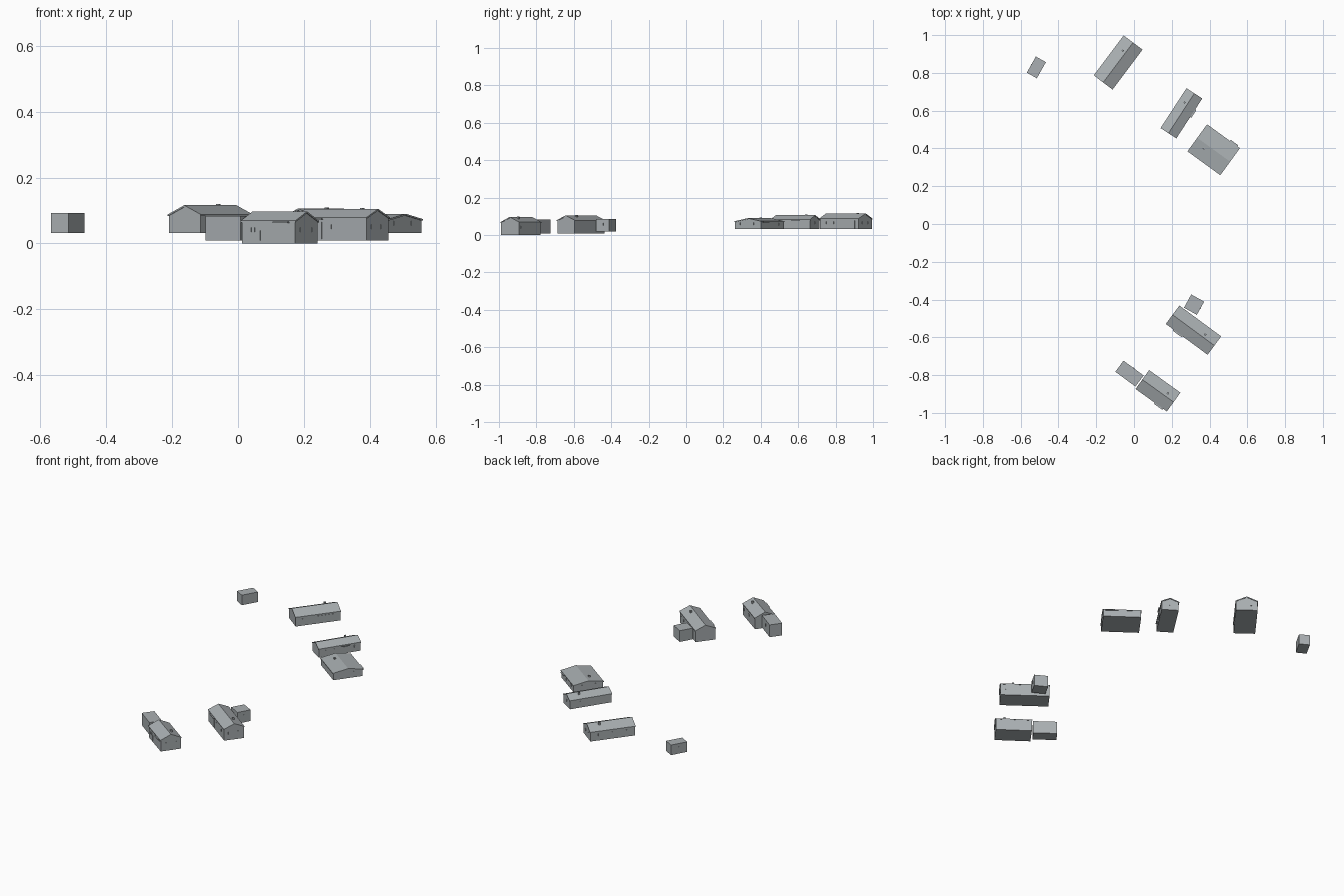
import bpy, bmesh, math
from mathutils import Matrix

cube = bpy.data.objects.get("Cube")
if cube:
    bpy.data.objects.remove(cube, do_unlink=True)

# one grey for everything
grey = bpy.data.materials.new("plain grey")
grey.use_nodes = True
colour = (0.40, 0.43, 0.445, 1)
grey.diffuse_color = colour
grey.node_tree.nodes["Principled BSDF"].inputs["Base Color"].default_value = colour


def finish(bm, name, frame):
    bmesh.ops.recalc_face_normals(bm, faces=bm.faces)
    mesh = bpy.data.meshes.new(name)
    bm.to_mesh(mesh)
    bm.free()
    mesh.materials.append(grey)
    obj = bpy.data.objects.new(name, mesh)
    obj.matrix_world = frame
    bpy.context.scene.collection.objects.link(obj)


def box(name, frame, centre, size):
    bm = bmesh.new()
    place = Matrix.Translation(centre) @ Matrix.Diagonal((*size, 1))
    bmesh.ops.create_cube(bm, size=1, matrix=place)
    finish(bm, name, frame)


def extrude_profile(name, frame, profile, length):
    """Extrude a (y, z) profile along local x, centred."""
    bm = bmesh.new()
    face = bm.faces.new([bm.verts.new((-length / 2, y, z)) for y, z in profile])
    out = bmesh.ops.extrude_face_region(bm, geom=[face])
    moved = [v for v in out["geom"] if isinstance(v, bmesh.types.BMVert)]
    bmesh.ops.translate(bm, verts=moved, vec=(length, 0, 0))
    finish(bm, name, frame)


def frame_at(x, y, degrees):
    return Matrix.Translation((x, y, 0)) @ Matrix.Rotation(math.radians(degrees), 4, "Z")


def plate(name, frame, length, width, side, along, z, w, h, thick=0.004):
    """Thin panel on a wall: side is front, back, left or right."""
    if side in ("front", "back"):
        s = -1 if side == "front" else 1
        box(name, frame, (along, s * width / 2, z), (w, thick, h))
    else:
        s = -1 if side == "left" else 1
        box(name, frame, (s * length / 2, along, z), (thick, w, h))


OVER = 0.003   # roof overhang
SLAB = 0.005   # roof thickness


def house(name, x, y, degrees, length, width, base, eave, ridge, chimney, panels, canopy=None):
    frame = frame_at(x, y, degrees)
    wl, ww = length - 2 * OVER, width - 2 * OVER
    hw, hr = ww / 2, width / 2
    # walls with gables
    extrude_profile(name + "_walls", frame,
                    [(-hw, base), (hw, base), (hw, eave - SLAB / 2),
                     (0, ridge - SLAB / 2), (-hw, eave - SLAB / 2)], wl)
    # folded roof slab
    extrude_profile(name + "_roof", frame,
                    [(-hr, eave - SLAB), (0, ridge - SLAB), (hr, eave - SLAB),
                     (hr, eave), (0, ridge), (-hr, eave)], length)
    # chimney
    cx, cy = chimney
    top, foot = ridge + 0.003, eave
    box(name + "_chimney", frame, (cx, cy, (top + foot) / 2), (0.01, 0.01, top - foot))
    # doors and windows
    for i, (side, along, z, w, h) in enumerate(panels):
        plate(f"{name}_panel_{i + 1}", frame, wl, ww, side, along, base + z, w, h)
    # entrance canopy
    if canopy:
        s, along, w = canopy
        box(name + "_canopy", frame, (along, s * (hr + 0.001), eave - SLAB), (w, 0.012, 0.004))


def annex(name, x, y, degrees, length, width, base, top, panels):
    frame = frame_at(x, y, degrees)
    mid = (base + top) / 2
    box(name + "_walls", frame, (0, 0, mid), (length, width, top - base))
    for i, (side, along, z, w, h) in enumerate(panels):
        plate(f"{name}_panel_{i + 1}", frame, length, width, side, along, base + z, w, h)


def windows(side, positions, z=0.035, w=0.008, h=0.014):
    return [(side, p, z, w, h) for p in positions]


# south pair of houses with flat annexes
garage = [("front", 0.05, 0.031, 0.08, 0.052), ("front", -0.035, 0.024, 0.009, 0.03)]
house("south_house", 0.127, -0.883, -35.7, 0.204, 0.123, 0.0, 0.069, 0.097, (0.05, 0.02),
      garage + windows("front", (-0.068, -0.055), 0.042) + windows("back", (0.08, 0.0), 0.042)
      + windows("right", (-0.03, 0.03), 0.042), (-1, 0.05, 0.055))
annex("south_annex", -0.024, -0.792, -36.5, 0.132, 0.073, 0.009, 0.083,
      windows("back", (0.0,), 0.045))

house("middle_house", 0.315, -0.562, -36.4, 0.275, 0.121, 0.009, 0.079, 0.105, (0.064, 0.018),
      [("front", -0.058, 0.03, 0.05, 0.052)] + windows("front", (0.0, 0.085), 0.042)
      + windows("back", (-0.06, 0.07, 0.11), 0.042) + windows("right", (-0.03, 0.02), 0.042),
      (-1, -0.058, 0.06))
annex("middle_annex", 0.318, -0.427, -29, 0.078, 0.08, 0.018, 0.086,
      windows("right", (0.0,), 0.04))

# wide low house
house("wide_house", 0.422, 0.393, -36, 0.215, 0.177, 0.031, 0.074, 0.09, (-0.046, -0.025),
      windows("right", (-0.055, 0.035), 0.03) + windows("left", (-0.04, 0.04), 0.03)
      + windows("back", (-0.06, 0.02), 0.026), (1, 0.067, 0.05))

# long narrow house
house("narrow_house", 0.251, 0.586, 57, 0.252, 0.1, 0.031, 0.084, 0.106, (0.057, 0.016),
      [("front", 0.033, 0.022, 0.04, 0.038)] + windows("front", (-0.08, -0.03, 0.09), 0.032)
      + windows("back", (-0.07, 0.06), 0.032) + windows("right", (0.0,)), (-1, 0.033, 0.05))

# north house and its detached shed
house("north_house", -0.084, 0.855, 53.1, 0.264, 0.125, 0.031, 0.088, 0.116, (0.065, 0.018),
      [("front", 0.05, 0.025, 0.11, 0.044)] + windows("front", (-0.09, -0.04))
      + windows("back", (-0.08, 0.0, 0.08)) + windows("right", (-0.025, 0.025)))
annex("detached_shed", -0.517, 0.829, 60.6, 0.098, 0.061, 0.032, 0.093,
      windows("back", (0.0,)))
